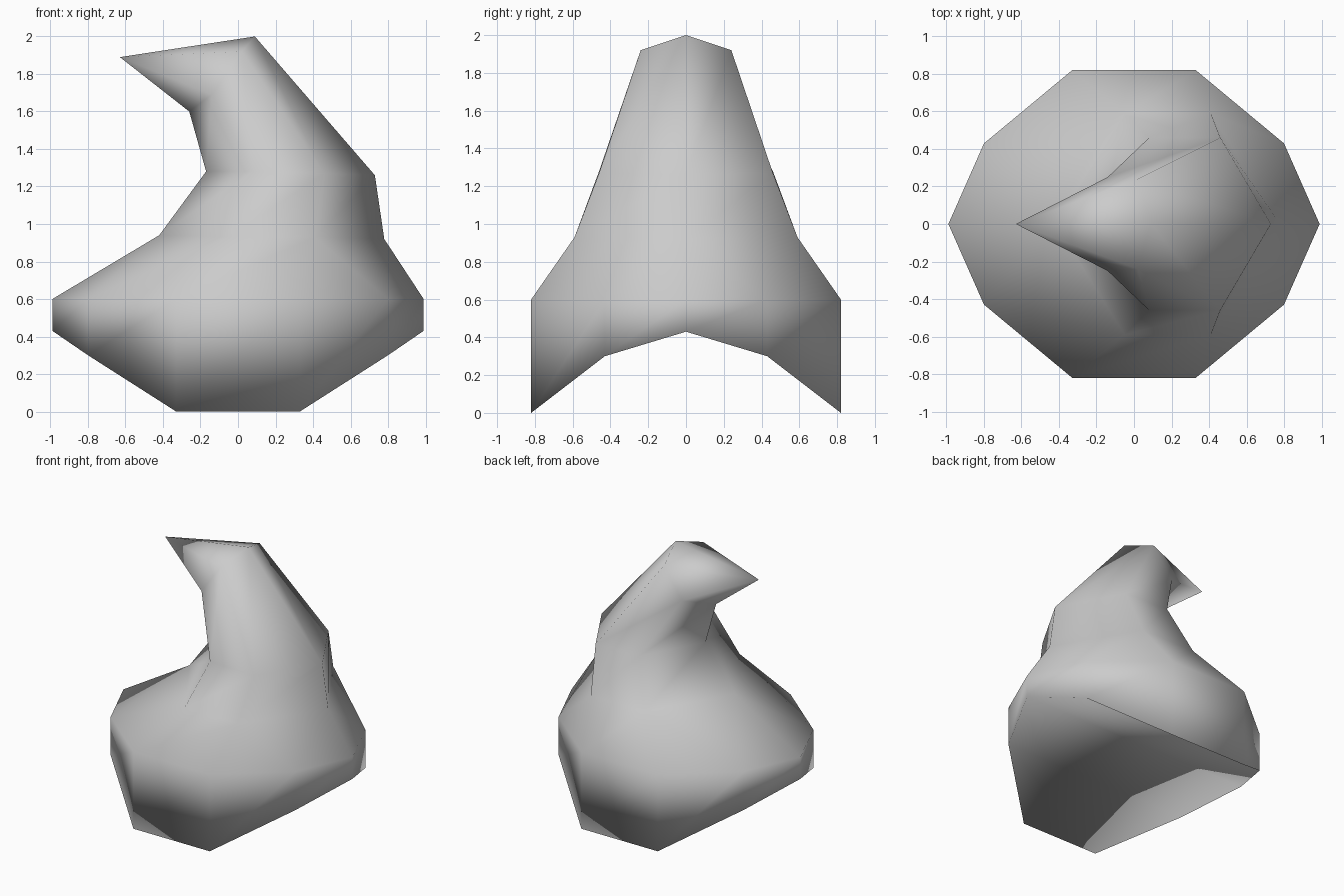
import bpy
import bmesh

cube = bpy.data.objects.get("Cube")
if cube:
    bpy.data.objects.remove(cube, do_unlink=True)

grey = bpy.data.materials.new("plain_grey")
grey.use_nodes = True
colour = (0.6, 0.6, 0.6, 1)
grey.diffuse_color = colour
grey.node_tree.nodes["Principled BSDF"].inputs["Base Color"].default_value = colour

bm = bmesh.new()


def ring(half):
    """Close a half outline, running from +x to -x, by mirroring it in y."""
    mirrored = [(x, -y, z) for x, y, z in half[-2:0:-1]]
    return [bm.verts.new(p) for p in half + mirrored]


def bridge(lower, upper):
    """Join two rings of equal count with quads."""
    n = len(lower)
    for i in range(n):
        j = (i + 1) % n
        bm.faces.new((lower[i], lower[j], upper[j], upper[i]))


# Wide base: ten sides, with a lower rim arched along y
outline = [(0.99, 0), (0.8, 0.43), (0.33, 0.82), (-0.33, 0.82), (-0.8, 0.43), (-0.99, 0)]
rim_heights = (0.43, 0.3, 0, 0, 0.3, 0.43)
rim = ring([(x, y, z) for (x, y), z in zip(outline, rim_heights)])
brim = ring([(x, y, 0.6) for x, y in outline])
bridge(rim, brim)

# Vaulted underside, spanning the rim from side to side
n = len(rim)
for i in (0, 1, -2, -1):
    a, b, c, d = rim[i], rim[(i + 1) % n], rim[(4 - i) % n], rim[(5 - i) % n]
    bm.faces.new((d, c, b, a))

# Six-sided waist, neck and tilted crown
waist = ring([(0.78, 0, 0.92), (0.41, 0.59, 0.93), (-0.05, 0.59, 0.93), (-0.42, 0, 0.94)])
neck = ring([(0.73, 0, 1.26), (0.46, 0.46, 1.27), (0.08, 0.46, 1.28), (-0.17, 0, 1.28)])
crown = ring([(0.09, 0, 2), (0.02, 0.24, 1.92), (-0.14, 0.25, 1.69), (-0.26, 0, 1.6)])
bridge(waist, neck)
bridge(neck, crown)

# Shoulder from ten sides to six: the spare brim corners meet the slanted sides
corner = (0, 2, 3, 5, 7, 8)
for k in range(6):
    low, high = corner[k], corner[(k + 1) % 6]
    a, b = waist[k], waist[(k + 1) % 6]
    if (high - low) % n == 1:
        bm.faces.new((brim[low], brim[high], b, a))
    else:
        mid = brim[low + 1]
        bm.faces.new((brim[low], mid, a))
        bm.faces.new((mid, b, a))
        bm.faces.new((mid, brim[high], b))

# Pointed tip
tip = bm.verts.new((-0.63, 0, 1.89))
for k in range(6):
    bm.faces.new((crown[k], crown[(k + 1) % 6], tip))

bmesh.ops.recalc_face_normals(bm, faces=bm.faces[:])
for face in bm.faces:
    face.smooth = True

mesh = bpy.data.meshes.new("curled_body")
bm.to_mesh(mesh)
bm.free()
mesh.materials.append(grey)
body = bpy.data.objects.new("curled_body", mesh)
bpy.context.collection.objects.link(body)
